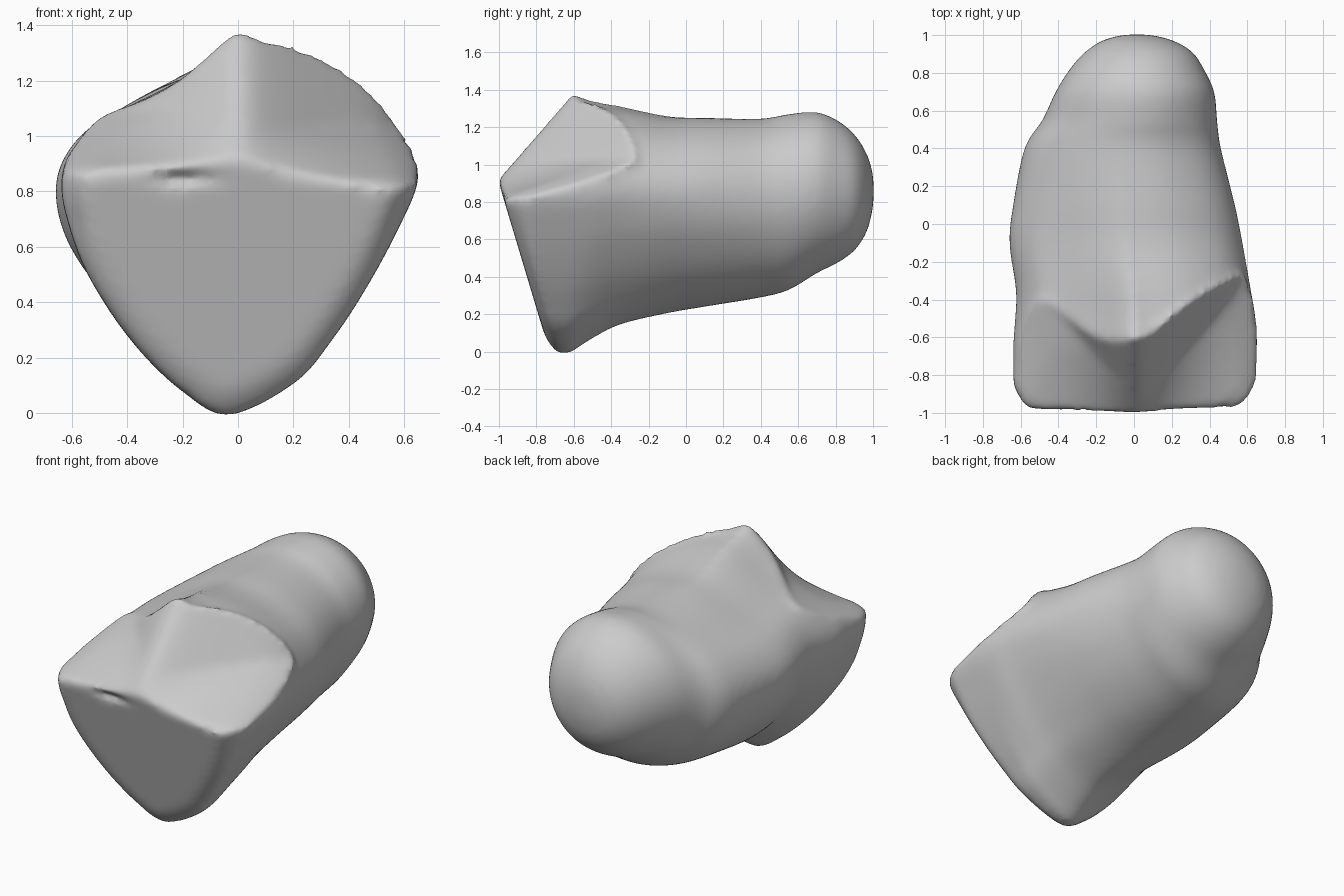
import bpy
import bmesh
import math
from mathutils import Vector

cube = bpy.data.objects.get("Cube")
if cube:
    bpy.data.objects.remove(cube, do_unlink=True)

SEGMENTS = 96
CAP_RINGS = 36

# Stone outline near the broken front (x, z)
SHIELD = [(-.04, -.02), (.2, .1), (.33, .25), (.45, .43), (.57, .65), (.65, .85),
          (.61, 1.02), (.5, 1.19), (.3, 1.31), (.06, 1.36), (0, 1.39), (-.06, 1.35),
          (-.2, 1.22), (-.34, 1.14), (-.54, 1.05), (-.65, .85), (-.6, .6),
          (-.5, .4), (-.36, .21), (-.2, .06)]

# Stations: y, left x, right x, bottom z, top z, shield weight
STATIONS = [(-.62, -.64, .655, -.01, 1.39, 1), (-.5, -.63, .645, .07, 1.345, .95),
            (-.35, -.625, .62, .145, 1.315, .9), (-.1, -.66, .575, .205, 1.26, .8),
            (.1, -.64, .535, .24, 1.25, .7), (.4, -.58, .46, .29, 1.245, .5),
            (.55, -.485, .44, .33, 1.27, .38), (.7, -.415, .425, .42, 1.28, .25),
            (.82, -.34, .37, .48, 1.23, .15), (.91, -.26, .31, .55, 1.15, .1),
            (.97, -.17, .21, .65, 1.05, 0), (1.0, -.07, .1, .77, .95, 0)]


def spline(a, b, c, d, t):
    return tuple(.5 * (2 * q + (r - p) * t + (2 * p - 5 * q + 4 * r - s) * t * t
                       + (3 * q - p - 3 * r + s) * t ** 3)
                 for p, q, r, s in zip(a, b, c, d))


def smooth_row(points, steps, closed):
    n, out = len(points), []
    pick = (lambda i: points[i % n]) if closed else (lambda i: points[max(0, min(n - 1, i))])
    for i in range(n if closed else n - 1):
        out += [spline(*(pick(i + k) for k in (-1, 0, 1, 2)), j / steps) for j in range(steps)]
    return out if closed else out + [points[-1]]


def clamp(v):
    return max(0, min(1, v))


def angle_of(p):
    return math.atan2(p[1], p[0])


# Outline normalised to a unit box and resampled at even angles
outline = sorted(((x / .65, (z - .685) / .705) for x, z in smooth_row(SHIELD, 12, True)),
                 key=angle_of)
ANGLES = [math.tau * i / SEGMENTS - math.pi for i in range(SEGMENTS)]


def shield_radius(a):
    for p, q in zip(outline, outline[1:]):
        if angle_of(p) <= a <= angle_of(q):
            t = (a - angle_of(p)) / max(angle_of(q) - angle_of(p), 1e-6)
            return Vector(p).lerp(Vector(q), t).length
    return Vector(outline[0]).length


RADII = [shield_radius(a) for a in ANGLES]
SOFT = [sum(RADII[(i + k) % SEGMENTS] for k in range(-7, 8)) / 15 for i in range(SEGMENTS)]


def fit(values, low, high):
    """Scale values so that they span low to high."""
    a, b = min(values), max(values)
    return [low + (v - a) / (b - a) * (high - low) for v in values]


def section(y, left, right, low, high, weight):
    radii = [1 + weight * (soft + (sharp - soft) * weight ** 4 - 1)
             for sharp, soft in zip(RADII, SOFT)]
    xs = fit([r * math.cos(a) for r, a in zip(radii, ANGLES)], left, right)
    zs = fit([r * math.sin(a) for r, a in zip(radii, ANGLES)], low, high)
    return [Vector((x, y, z)) for x, z in zip(xs, zs)]


def front_depth(x, z):
    """Depth of the broken front: a tilted flat face below, two slopes above."""
    face = -.985 + (.85 - z) * .3
    start, reach = (.78, 1.15) if x > 0 else (.85, 1.05)
    across = math.hypot(x, .07) - .07
    slopes = -1.02 + (z - .9) * .86 + reach * across * clamp((z - start) / .25)
    # thin crack on the edge between face and slopes
    crack = .05 * math.exp(-((x + .2) / .1) ** 2 - ((z - .85) / .018) ** 2)
    # rounded rim, widest at the shoulders
    unit = Vector((x / .65, (z - .685) / .705))
    rim = clamp((unit.length / shield_radius(angle_of(unit)) - .82) / .18) ** 2
    shoulder = .05 + (.07 if x > 0 else .11) * math.exp(-((z - .88) / .25) ** 2)
    return max(face, slopes) + crack + rim * shoulder * clamp((1.2 - z) / .2)


# Stone body: front cap, straight front length, then the tapering back
bm = bmesh.new()
rings = [section(*s) for s in smooth_row(STATIONS, 6, False)]
first = rings[0]
centre = Vector((0, -1.1, .75))
front = [Vector((p.x, -1.1, p.z)) for p in first]
cap = [[centre.lerp(p, k / CAP_RINGS) for p in front] for k in range(1, CAP_RINGS + 1)]
straight = [[f.lerp(p, k / 16) for f, p in zip(front, first)] for k in range(1, 16)]
rows = [[bm.verts.new(p) for p in ring] for ring in cap + straight + rings]
for a, b in zip(rows, rows[1:]):
    for i in range(SEGMENTS):
        j = (i + 1) % SEGMENTS
        bm.faces.new((a[i], a[j], b[j], b[i]))
for row, pole in ((rows[0], centre), (rows[-1], Vector((.02, 1.005, .86)))):
    tip = bm.verts.new(pole)
    for i in range(SEGMENTS):
        bm.faces.new((row[i], row[(i + 1) % SEGMENTS], tip))

# Break the front off
for v in bm.verts:
    if v.co.y < 0:
        v.co.y = max(v.co.y, front_depth(v.co.x, v.co.z))
bmesh.ops.recalc_face_normals(bm, faces=bm.faces)

mesh = bpy.data.meshes.new("stone")
bm.to_mesh(mesh)
bm.free()
stone = bpy.data.objects.new("stone", mesh)
bpy.context.collection.objects.link(stone)

# Even skin with softly worn edges
remesh = stone.modifiers.new("even_skin", 'REMESH')
remesh.mode = 'VOXEL'
remesh.voxel_size = .018
remesh.use_smooth_shade = True
worn = stone.modifiers.new("worn_edges", 'SMOOTH')
worn.factor = .5
worn.iterations = 16

grey = bpy.data.materials.new("stone_grey")
grey.use_nodes = True
colour = (.6, .6, .6, 1)
grey.diffuse_color = colour
grey.node_tree.nodes["Principled BSDF"].inputs["Base Color"].default_value = colour
mesh.materials.append(grey)
for poly in mesh.polygons:
    poly.use_smooth = True
